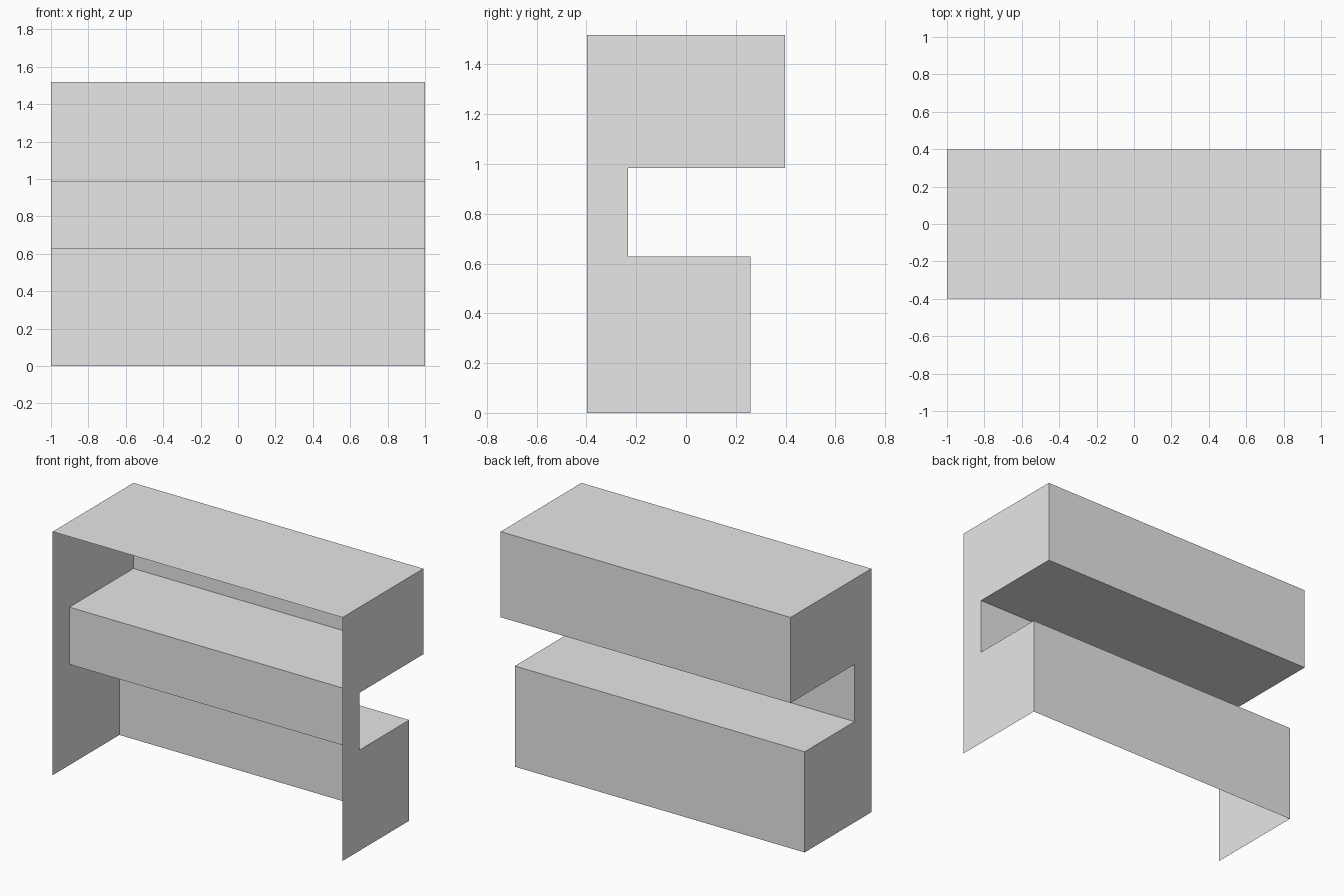
import bpy
import bmesh

cube = bpy.data.objects.get("Cube")
if cube:
    bpy.data.objects.remove(cube, do_unlink=True)

# One plain grey finish
grey = bpy.data.materials.new("plain_grey")
grey.use_nodes = True
colour = (0.8, 0.8, 0.8, 1)
grey.diffuse_color = colour
grey.node_tree.nodes["Principled BSDF"].inputs["Base Color"].default_value = colour

HALF_WIDTH = 1.0
# Side outline (y, z): top front edge, round the back notch, down to the floor
SHELL = [(-0.398, 1.519), (0.398, 1.519), (0.398, 0.985), (-0.233, 0.985),
         (-0.233, 0.628), (0.259, 0.628), (0.259, 0)]
FRONT_FOOT = (-0.398, 0)


def add_object(name, bm):
    mesh = bpy.data.meshes.new(name)
    bm.to_mesh(mesh)
    bm.free()
    mesh.materials.append(grey)
    obj = bpy.data.objects.new(name, mesh)
    bpy.context.collection.objects.link(obj)


# Folded sheet: top, backs and shelves, open at the front and underneath
bm = bmesh.new()
rows = [[bm.verts.new((x, y, z)) for x in (-HALF_WIDTH, HALF_WIDTH)] for y, z in SHELL]
for (a, b), (c, d) in zip(rows, rows[1:]):
    bm.faces.new((a, b, d, c))
add_object("folded_shell", bm)

# Notched end panels, facing outwards
for name, side in (("left_panel", 1), ("right_panel", -1)):
    bm = bmesh.new()
    outline = [bm.verts.new((side * HALF_WIDTH, y, z)) for y, z in SHELL + [FRONT_FOOT]]
    face = bm.faces.new(outline)
    face.normal_update()
    if face.normal.x * side < 0:
        face.normal_flip()
    add_object(name, bm)
